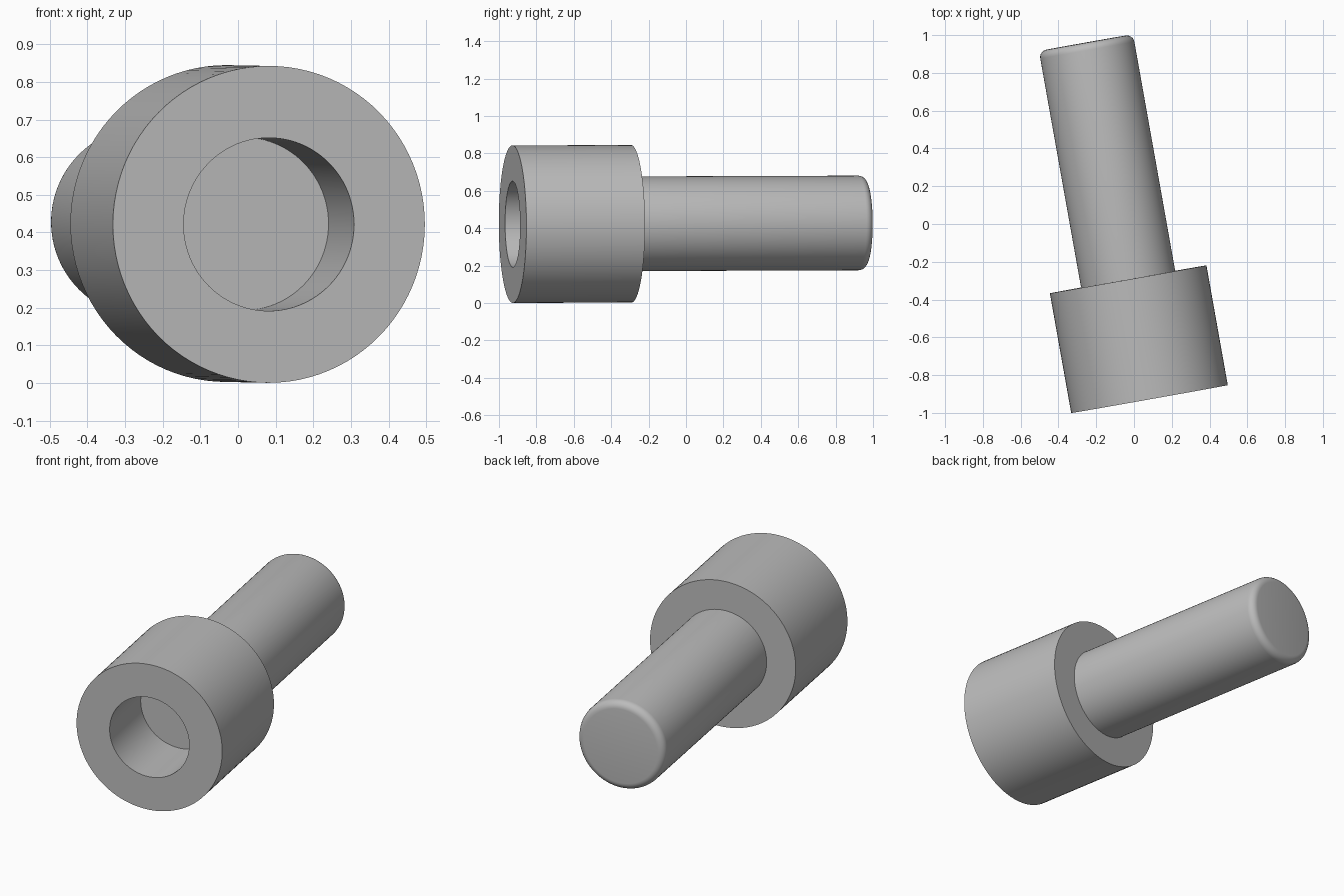
import bpy, bmesh, math
from mathutils import Vector

cube = bpy.data.objects.get("Cube")
if cube:
    bpy.data.objects.remove(cube, do_unlink=True)

# Overall sizes
SIDES = 96
HEAD_R, HEAD_LEN = 0.421, 0.644
SOCKET_R, SOCKET_DEPTH = 0.23, 0.387
SHAFT_R, LENGTH, FILLET = 0.253, 1.917, 0.04

# Placement of the bolt: centre of the head face and the axis direction
origin = Vector((0.082, -0.927, 0.4215))
yaw, pitch = math.radians(10.1), math.radians(0.2)
axis = Vector((-math.sin(yaw), math.cos(yaw), math.tan(pitch))).normalized()

steel = bpy.data.materials.new("grey steel")
steel.use_nodes = True
steel.diffuse_color = (0.5, 0.5, 0.5, 1)
steel.node_tree.nodes["Principled BSDF"].inputs["Base Color"].default_value = (0.5, 0.5, 0.5, 1)


def lathe(name, profile):
    """Revolve (radius, height) points about the axis; the end rings are capped."""
    bm = bmesh.new()
    rings = []
    for r, h in profile:
        rings.append([bm.verts.new((r * math.cos(a), r * math.sin(a), h))
                      for a in (2 * math.pi * i / SIDES for i in range(SIDES))])
    for low, high in zip(rings, rings[1:]):
        for i in range(SIDES):
            j = (i + 1) % SIDES
            bm.faces.new((low[i], low[j], high[j], high[i]))
    bm.faces.new(rings[0])
    bm.faces.new(rings[-1])
    bmesh.ops.recalc_face_normals(bm, faces=bm.faces)
    mesh = bpy.data.meshes.new(name)
    bm.to_mesh(mesh)
    bm.free()
    mesh.materials.append(steel)
    obj = bpy.data.objects.new(name, mesh)
    bpy.context.collection.objects.link(obj)
    obj.location = origin
    obj.rotation_euler = axis.to_track_quat('Z', 'Y').to_euler()
    bpy.ops.object.select_all(action='DESELECT')
    obj.select_set(True)
    bpy.context.view_layer.objects.active = obj
    bpy.ops.object.shade_smooth_by_angle(angle=math.radians(30))
    return obj


# Head with a round blind socket
lathe("bolt_head", [(SOCKET_R, SOCKET_DEPTH), (SOCKET_R, 0),
                    (HEAD_R, 0), (HEAD_R, HEAD_LEN), (SHAFT_R * 0.9, HEAD_LEN)])

# Shaft with a rounded tip edge
tip = [(SHAFT_R - FILLET + FILLET * math.cos(a), LENGTH - FILLET + FILLET * math.sin(a))
       for a in (math.pi / 2 * k / 6 for k in range(7))]
lathe("bolt_shaft", [(SHAFT_R, HEAD_LEN - 0.02)] + tip)
